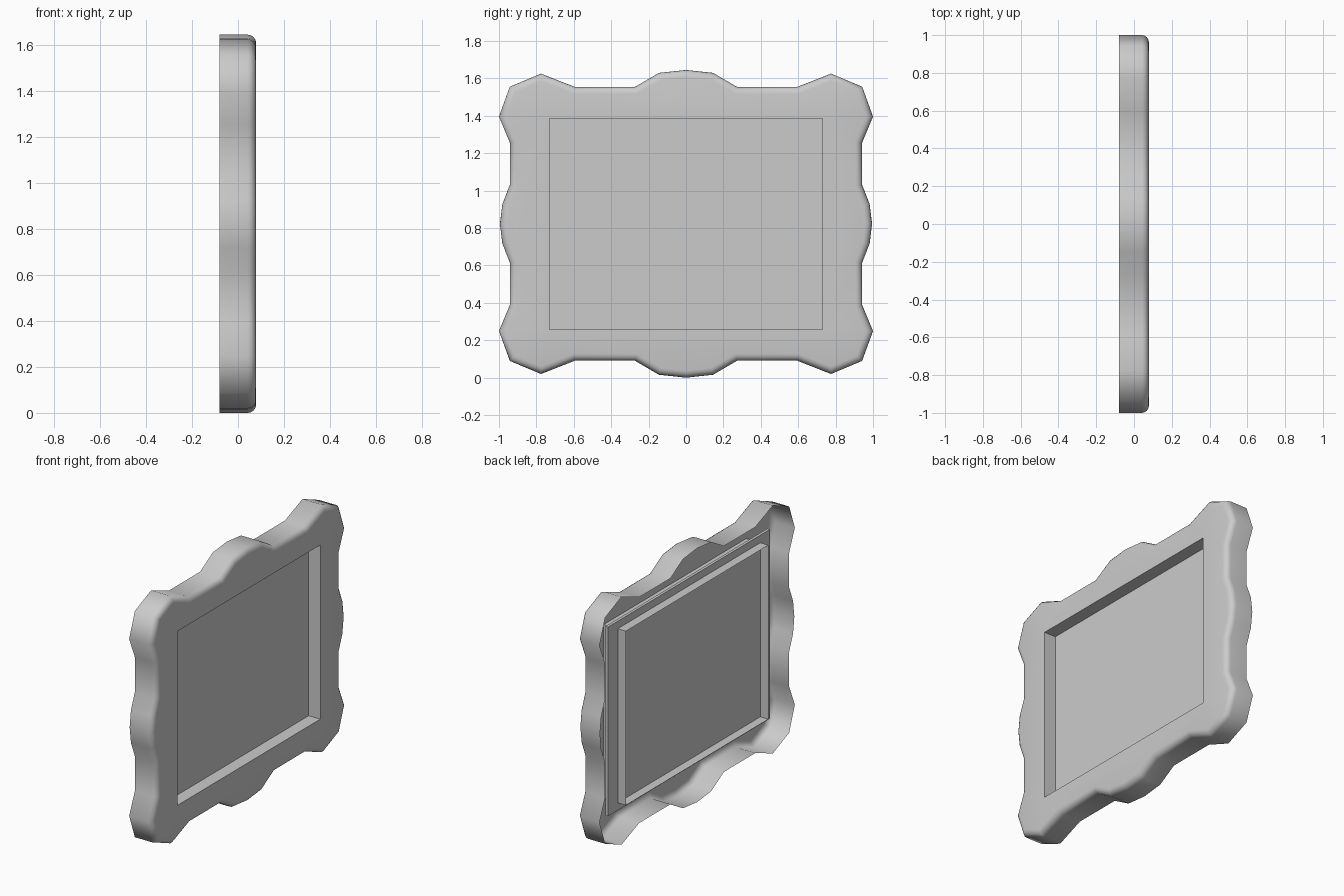
import bpy, bmesh, math
from mathutils import Vector

if "Cube" in bpy.data.objects:
    bpy.data.objects.remove(bpy.data.objects["Cube"])

ZC = 0.8225           # height of the frame centre
WIN_Y, WIN_Z = 0.73, 0.564
FRONT, BACK = 0.079, -0.08


def finish(bm, name):
    me = bpy.data.meshes.new(name)
    bm.to_mesh(me)
    bm.free()
    ob = bpy.data.objects.new(name, me)
    bpy.context.collection.objects.link(ob)
    return ob


def box(name, x0, x1, hy, hz):
    bm = bmesh.new()
    bmesh.ops.create_cube(bm, size=1)
    for v in bm.verts:
        v.co = ((x0 + x1) / 2 + v.co.x * (x1 - x0), v.co.y * 2 * hy, ZC + v.co.z * 2 * hz)
    return finish(bm, name)


def inset(pts, d):
    # mitred inward offset of a counter-clockwise outline
    out = []
    for i, p in enumerate(pts):
        a = (p - pts[i - 1]).normalized()
        b = (pts[(i + 1) % len(pts)] - p).normalized()
        n1, n2 = Vector((-a.y, a.x)), Vector((-b.y, b.x))
        out.append(p + (n1 + n2) * d / (1 + n1.dot(n2)))
    return out


# Scalloped outline: one quarter, mirrored twice
quarter = [(0.995, 0), (0.982, 0.105), (0.942, 0.208), (0.942, 0.434), (1.0, 0.573),
           (0.942, 0.733), (0.775, 0.803), (0.595, 0.732), (0.273, 0.732), (0.145, 0.807), (0, 0.8225)]
half = quarter + [(-y, z) for y, z in quarter[-2::-1]]
outline = [Vector(p) for p in half + [(y, -z) for y, z in half[-2:0:-1]]]

# Frame shell: open back, rounded front edge, flat face with window
bm = bmesh.new()


def ring(x, pts):
    return [bm.verts.new((x, p[0], ZC + p[1])) for p in pts]


def bridge(a, b):
    for i in range(len(a)):
        j = (i + 1) % len(a)
        bm.faces.new((a[i], a[j], b[j], b[i]))


R = 0.037
rings = [ring(BACK, outline)]
for k in range(5):
    t = k / 4 * math.pi / 2
    rings.append(ring(FRONT - R + R * math.sin(t), inset(outline, R * (1 - math.cos(t)))))
for a, b in zip(rings, rings[1:]):
    bridge(a, b)

# Window lining: runs from the front face through to the back, thin rim
rect = [(WIN_Y, -WIN_Z), (WIN_Y, WIN_Z), (-WIN_Y, WIN_Z), (-WIN_Y, -WIN_Z)]
win, win_back = ring(FRONT, rect), ring(BACK, rect)
bridge(win, win_back)
edges = [bm.edges.get((l[i - 1], l[i])) for l in (rings[-1], win) for i in range(len(l))]
bmesh.ops.triangle_fill(bm, use_beauty=True, edges=edges, normal=(1, 0, 0))
bmesh.ops.recalc_face_normals(bm, faces=bm.faces)
front = next(f for f in bm.faces if abs(f.normal.x) > 0.99)
if front.normal.x < 0:
    bmesh.ops.reverse_faces(bm, faces=bm.faces)
frame = finish(bm, "frame_shell")
bpy.context.view_layer.objects.active = frame
frame.select_set(True)
bpy.ops.object.shade_smooth_by_angle(angle=math.radians(50))

# Picture board crossing the lining, slightly wider than the window
box("picture_board", -0.022, -0.004, 0.83, 0.613)
